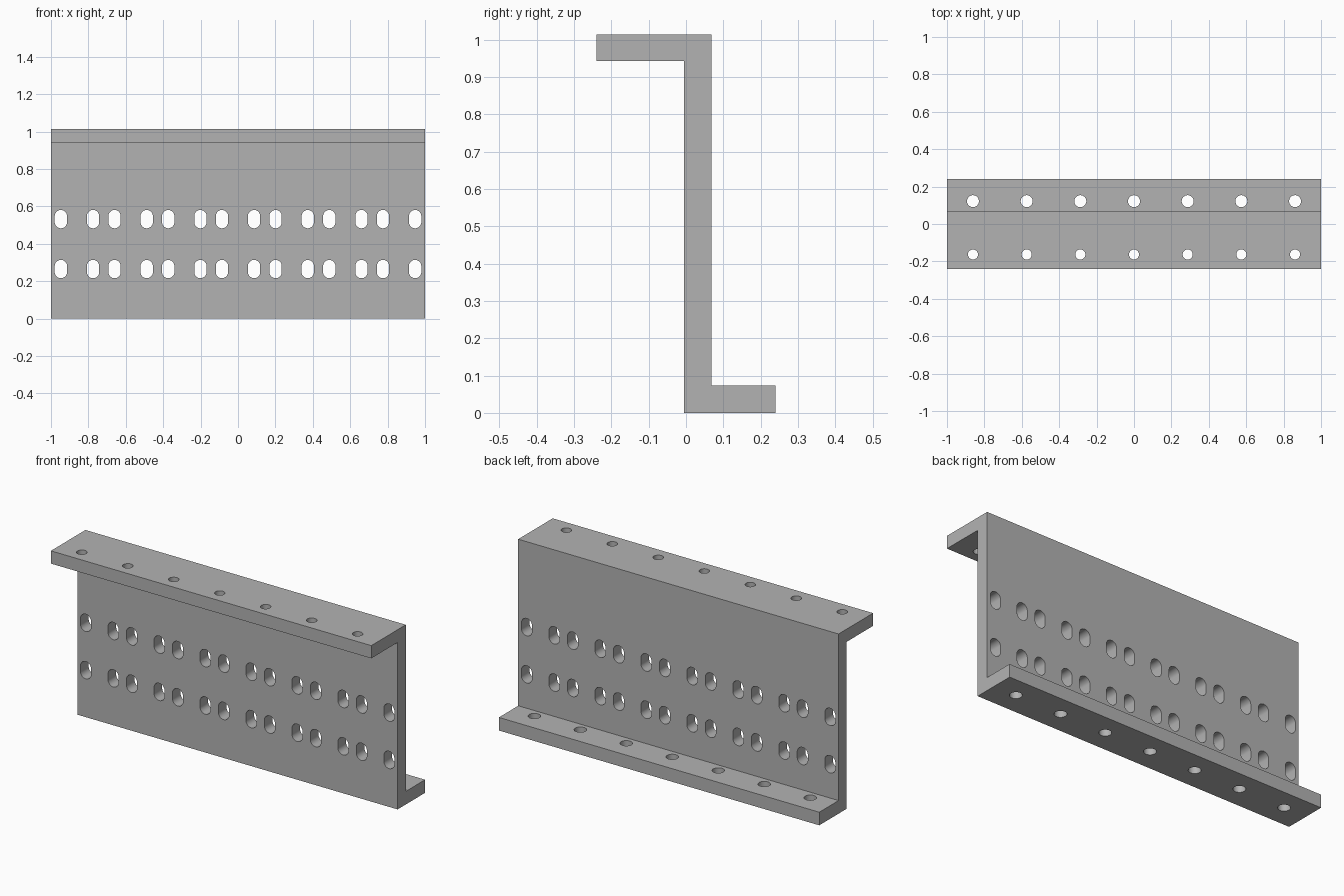
import bpy, bmesh
from math import pi, cos, sin, radians
from mathutils import Vector

cube = bpy.data.objects.get("Cube")
if cube:
    bpy.data.objects.remove(cube, do_unlink=True)

grey = bpy.data.materials.new("steel_grey")
grey.use_nodes = True
colour = (0.45, 0.45, 0.45, 1)
grey.diffuse_color = colour
grey.node_tree.nodes["Principled BSDF"].inputs["Base Color"].default_value = colour

PITCH = 0.287
BOLTS = [PITCH * k for k in range(-3, 4)]


def prism(bm, outline, depth):
    """Extrude a closed outline along a vector."""
    face = bm.faces.new([bm.verts.new(p) for p in outline])
    new = bmesh.ops.extrude_face_region(bm, geom=[face])["geom"]
    verts = [v for v in new if isinstance(v, bmesh.types.BMVert)]
    bmesh.ops.translate(bm, verts=verts, vec=Vector(depth))


def make_object(name, bm):
    bmesh.ops.recalc_face_normals(bm, faces=bm.faces)
    mesh = bpy.data.meshes.new(name)
    bm.to_mesh(mesh)
    bm.free()
    mesh.materials.append(grey)
    obj = bpy.data.objects.new(name, mesh)
    bpy.context.collection.objects.link(obj)
    return obj


def ring(radius, stretch=0.0, steps=32):
    """Circle, or an upright slot when its halves are pulled apart."""
    points = []
    for i in range(steps):
        a = 2 * pi * (i + 0.5) / steps
        shift = stretch if sin(a) > 0 else -stretch
        points.append((radius * cos(a), radius * sin(a) + shift))
    return points


# Z-shaped beam: top flange to the front, bottom flange to the back
profile = [(-0.24, 1.014), (-0.24, 0.942), (-0.005, 0.942), (-0.005, 0),
           (0.24, 0), (0.24, 0.074), (0.068, 0.074), (0.068, 1.014)]
bm = bmesh.new()
prism(bm, [(-1, y, z) for y, z in profile], (2, 0, 0))
beam = make_object("z_beam", bm)

# Cutters: paired slots in the web, round bolt holes in each flange
bm = bmesh.new()
for x in BOLTS:
    for z in (0.265, 0.532):
        for side in (-0.086, 0.086):
            prism(bm, [(x + side + u, -0.05, z + v) for u, v in ring(0.033, 0.016)],
                  (0, 0.16, 0))
    for y, z, radius in ((-0.163, 0.9, 0.027), (0.122, -0.05, 0.032)):
        prism(bm, [(x + u, y + v, z) for u, v in ring(radius)], (0, 0, 0.17))
cutter = make_object("hole_cutter", bm)
cutter.hide_render = True

cut = beam.modifiers.new("holes", 'BOOLEAN')
cut.operation = 'DIFFERENCE'
cut.solver = 'EXACT'
cut.object = cutter

bpy.ops.object.select_all(action='DESELECT')
beam.select_set(True)
bpy.context.view_layer.objects.active = beam
bpy.ops.object.modifier_apply(modifier=cut.name)
bpy.data.objects.remove(cutter, do_unlink=True)
bpy.ops.object.shade_smooth_by_angle(angle=radians(30))
